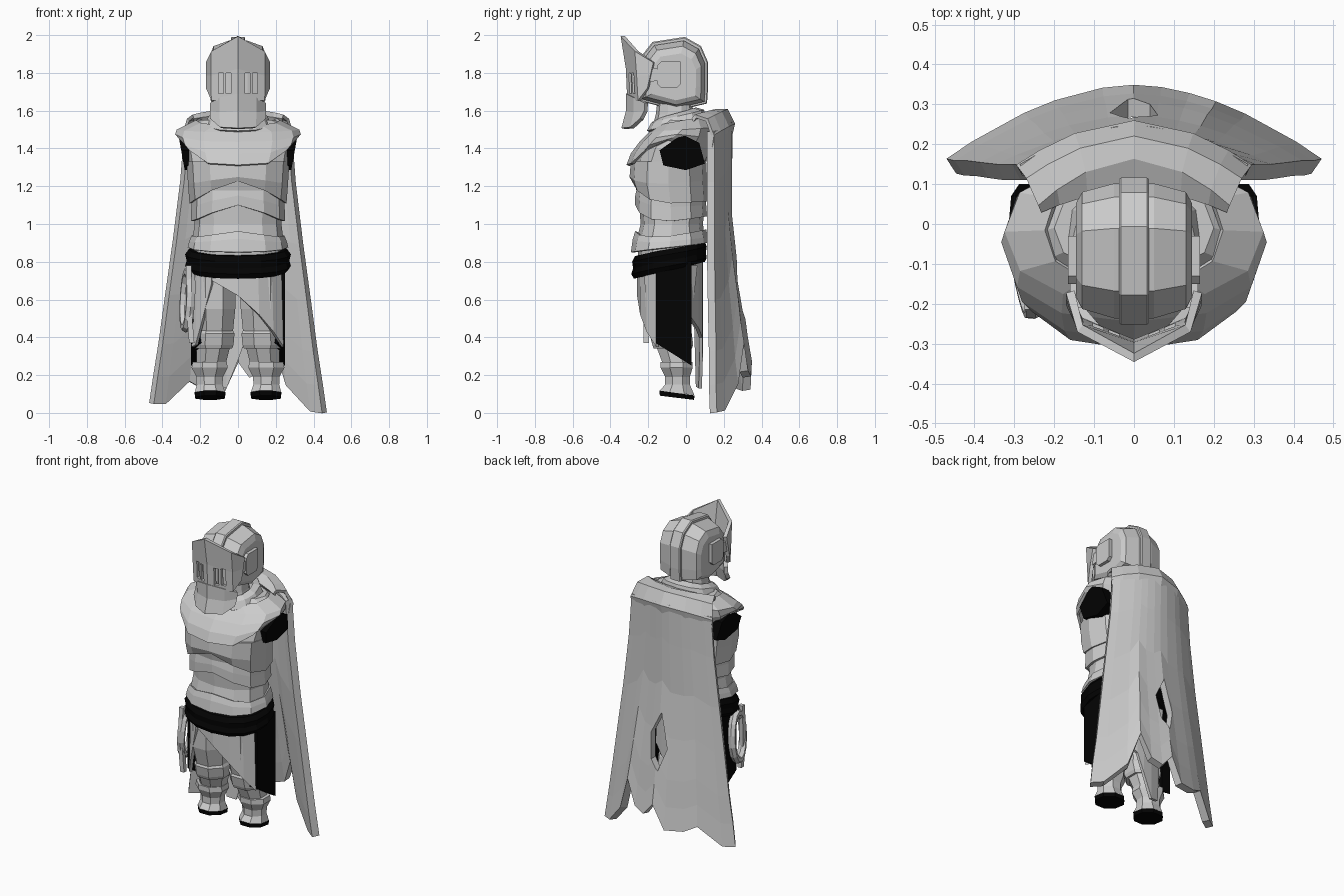
import bpy, bmesh
from math import sin, cos, pi, radians, copysign

if "Cube" in bpy.data.objects:
    bpy.data.objects.remove(bpy.data.objects["Cube"])

black = bpy.data.materials.new("black_leather")
black.diffuse_color = (0.001, 0.001, 0.001, 1)
black.use_nodes = True
black.node_tree.nodes["Principled BSDF"].inputs["Base Color"].default_value = black.diffuse_color


def grid(name, rows, closed=False, cap=False, mirror=False, thick=0, mat=None):
    """Skin a list of equal-length point rows."""
    bm = bmesh.new()
    vs = [[bm.verts.new(p) for p in r] for r in rows]
    n = len(rows[0])
    for a, b in zip(vs, vs[1:]):
        for i in range(n if closed else n - 1):
            j = (i + 1) % n
            bm.faces.new((a[i], a[j], b[j], b[i]))
    if cap:
        bm.faces.new(vs[0])
        bm.faces.new(vs[-1])
    bmesh.ops.recalc_face_normals(bm, faces=bm.faces)
    me = bpy.data.meshes.new(name)
    bm.to_mesh(me)
    bm.free()
    ob = bpy.data.objects.new(name, me)
    bpy.context.collection.objects.link(ob)
    if mat:
        me.materials.append(mat)
    if mirror:
        ob.modifiers.new("mirror", 'MIRROR')
    if thick:
        s = ob.modifiers.new("thickness", 'SOLIDIFY')
        s.thickness, s.offset = thick, 0
    return ob


def ring(zf, zb, rx, yf, yb, peak=0, lift=0, n=12):
    """Body ring: front/back height, half width, front/back y, front chevron, side lift."""
    pts = []
    for i in range(n):
        a = -pi + 2 * pi * i / n
        s, c = sin(a), cos(a)
        pts.append((copysign(abs(s) ** .85, s) * rx,
                    (yf + yb) / 2 + (yf - yb) / 2 * copysign(abs(c) ** .85, c),
                    zf + (zb - zf) * (1 - c) / 2 + peak * max(0, 1 - abs(a) / radians(75)) + lift * s ** 4))
    return pts


def limb(name, levels, mat=None, n=8):
    """Mirrored limb from (z, cx, cy, rx, ry, tilt) levels."""
    rows = [[(cx + rx * sin(2 * pi * (i + .5) / n) / .92,
              cy - ry * cos(2 * pi * (i + .5) / n) / .92,
              z + tl * cos(2 * pi * (i + .5) / n)) for i in range(n)]
            for z, cx, cy, rx, ry, tl in levels]
    return grid(name, rows, True, True, True, mat=mat)


def prism(name, poly, x0, x1, lean=0, z0=0, mat=None):
    """Mirrored (y, z) outline extruded along x."""
    rows = [[(x + lean * (z - z0), y, z) for y, z in poly] for x in (x0, x1)]
    return grid(name, rows, True, True, True, mat=mat)


def panel(name, hem, top=.82):
    """Skirt panel around the hips from (angle, bottom z) pairs."""
    rows = []
    for t in (0, .5, 1):
        rows.append([((.245 + .013 * t) * sin(radians(a)), -.085 - .165 * cos(radians(a)),
                      top + (b - top) * t) for a, b in hem])
    return grid(name, rows, thick=.018)


def boxes(name, specs):
    bm = bmesh.new()
    for (x, y, z), (sx, sy, sz) in specs:
        r = bmesh.ops.create_cube(bm, size=1)
        bmesh.ops.scale(bm, vec=(sx, sy, sz), verts=r["verts"])
        bmesh.ops.translate(bm, vec=(x, y, z), verts=r["verts"])
    me = bpy.data.meshes.new(name)
    bm.to_mesh(me)
    bm.free()
    ob = bpy.data.objects.new(name, me)
    bpy.context.collection.objects.link(ob)
    return ob


def cut(ob, cutter):
    m = ob.modifiers.new("cut", 'BOOLEAN')
    m.operation, m.object = 'DIFFERENCE', cutter
    cutter.hide_render = True
    cutter.hide_viewport = True
    cutter.display_type = 'WIRE'


# Torso core and neck
grid("torso", [ring(z, z, rx, f, b) for z, rx, f, b in (
    (.80, .24, -.25, .09), (.92, .24, -.26, .10), (1.0, .23, -.24, .09),
    (1.12, .235, -.25, .10), (1.28, .265, -.285, .10), (1.40, .285, -.24, .11),
    (1.48, .29, -.17, .11), (1.55, .2, -.12, .10))], True, True)
grid("neck", [ring(z, z, r, -.06 - r, -.06 + r, n=10)
              for z, r in ((1.5, .12), (1.58, .10), (1.66, .09))], True, True)
grid("collar", [ring(1.49, 1.56, .17, -.20, .10), ring(1.53, 1.6, .15, -.18, .09),
                ring(1.55, 1.61, .115, -.15, .05)], True, thick=.015)

# Overlapping breastplate layers
grid("upper_chest_plate", [ring(1.31, 1.33, .285, -.308, .12, 0, .13),
     ring(1.37, 1.39, .31, -.285, .14, 0, .08), ring(1.43, 1.45, .325, -.24, .15, 0, .035),
     ring(1.48, 1.51, .318, -.19, .15), ring(1.515, 1.57, .22, -.15, .12)], True, thick=.016)
grid("rib_plate_upper", [ring(1.10, 1.12, .25, -.275, .11, .13),
     ring(1.20, 1.23, .258, -.292, .105, .05), ring(1.33, 1.33, .265, -.285, .10)], True, thick=.014)
grid("rib_plate_lower", [ring(.99, 1.04, .243, -.262, .105, .11),
     ring(1.08, 1.10, .24, -.262, .10, .07), ring(1.18, 1.18, .24, -.255, .10)], True, thick=.014)
grid("waist_plate", [ring(.85, .9, .26, -.285, .11), ring(.88, .93, .252, -.275, .108, .04),
     ring(.90, .97, .24, -.262, .10, .06)], True, thick=.014)

# Dark armholes
prism("armhole", [(-.14, 1.39), (-.02, 1.475), (.07, 1.43), (.10, 1.32), (0, 1.285), (-.12, 1.31)],
      .20, .281, .18, 1.28, black)

# Belt
grid("belt", [ring(zf, zb, rx, yf, yb, n=16) for zf, zb, rx, yf, yb in (
    (.71, .80, .265, -.275, .10), (.735, .82, .28, -.29, .11), (.765, .85, .272, -.28, .105),
    (.80, .88, .28, -.285, .11), (.83, .905, .26, -.27, .10))], True, True, mat=black)

# Skirt cloths
panel("front_skirt", [(-32, .70), (0, .62), (25, .52), (45, .43), (66, .35)])
panel("side_skirt", [(-68, .35), (-58, .36), (-48, .46), (-32, .68)])
panel("back_skirt", [(125, .52), (150, .45), (170, .40), (180, .28), (194, .13),
                     (208, .14), (214, .45), (235, .52)])
prism("dark_side_panel", [(-.16, .80), (.03, .80), (.03, .25), (-.16, .37)], .19, .25, mat=black)

# Legs, knee bands, boots
limb("leg", [(.78, .125, -.08, .115, .14, 0), (.55, .125, -.09, .11, .125, 0),
             (.40, .125, -.075, .095, .10, 0), (.24, .145, -.045, .075, .07, 0)])
limb("knee_band", [(.34, .13, -.07, .098, .10, 0), (.36, .13, -.07, .106, .108, 0),
                   (.42, .127, -.08, .108, .11, 0), (.44, .127, -.08, .098, .10, 0)])
limb("boot", [(.27, .15, -.05, .09, .085, 0), (.24, .15, -.05, .095, .085, 0),
              (.19, .15, -.045, .07, .065, 0), (.15, .15, -.045, .068, .065, 0),
              (.105, .148, -.048, .08, .092, .012)])
limb("boot_sole", [(.105, .148, -.048, .081, .093, .014), (.08, .148, -.048, .078, .09, .012)], black)

# Coiled rope on the left hip
bpy.ops.mesh.primitive_torus_add(major_segments=14, minor_segments=6, major_radius=.15,
                                 minor_radius=.026, location=(-.268, -.145, .60),
                                 rotation=(0, radians(93), radians(12)))
rope = bpy.context.object
rope.name = "rope_coil"
rope.scale = (1, .55, 1)
grid("rope_tail", [[(x + dx, y + dy, z) for dx, dy in ((-.014, -.014), (.014, -.014), (.014, .014), (-.014, .014))]
     for x, y, z in ((-.26, -.2, .78), (-.26, -.21, .55), (-.245, -.21, .37))], True, True)

# Helmet shell and crest, lofted across x from one side profile
SIDE = [(-.24, 1.66), (-.24, 1.86), (-.17, 1.95), (-.01, 1.975), (.07, 1.93), (.105, 1.85),
        (.105, 1.72), (.10, 1.645), (-.05, 1.61)]


def helm(name, stations):
    return grid(name, [[(x, -.06 + (y + .06) * s, 1.75 + (z - 1.75) * s) for y, z in SIDE]
                       for x, s in stations], True, True)


helm("helmet_shell", [(-.145, .68), (-.13, .85), (-.05, .98), (.05, .98), (.13, .85), (.145, .68)])
helm("helmet_crest", [(-.038, 1.04), (-.032, 1.07), (.032, 1.07), (.038, 1.04)])
prism("helmet_hinge", [(-.15, 1.74), (-.15, 1.84), (-.13, 1.86), (-.03, 1.86), (-.03, 1.74),
                       (-.05, 1.72), (-.13, 1.72)], .13, .166)
prism("hinge_arm", [(-.21, 1.75), (-.21, 1.83), (-.14, 1.82), (-.14, 1.76)], .13, .16)


def face_plate(name, columns, thick):
    rows = []
    for t in (0, .5, 1):
        rows.append([(x, y0 + (y1 - y0) * t + bow * t * (1 - t) * 4, z0 + (z1 - z0) * t)
                     for x, y0, z0, y1, z1, bow in columns])
    return grid(name, rows, mirror=True, thick=thick)


# Visor with eye slits, and chin guard
visor = face_plate("visor", [(0, -.335, 1.995, -.30, 1.65, .01), (.135, -.262, 1.915, -.245, 1.655, 0),
                             (.16, -.17, 1.855, -.20, 1.72, 0)], .022)
slits = boxes("slit_cutter", [((s * x, -.29, 1.745), (.026, .14, .11)) for s in (-1, 1) for x in (.05, .09)])
cut(visor, slits)
face_plate("chin_guard", [(0, -.305, 1.69, -.33, 1.505, .012), (.09, -.268, 1.67, -.285, 1.51, .01),
                          (.14, -.21, 1.64, -.235, 1.555, .01)], .025)

# Tattered cape: hem (u, z) swept through rows of (t, half width, centre y, edge y)
HEM = [(-1, .05), (-.86, .05), (-.58, .17), (-.42, .13), (-.16, .12), (0, .27), (.14, .19),
       (.30, .22), (.43, .37), (.58, .15), (.86, .01), (1, 0)]
rows = []
for t, w, d, e in ((0, .275, .225, .13), (.18, .295, .222, .13), (.4, .335, .222, .13),
                   (.6, .375, .25, .135), (.78, .41, .285, .14), (.9, .437, .305, .14), (1, .458, .327, .145)):
    top = 1.55
    rows.append([(u * w, e + (d - e) * (1 - abs(u) ** 1.8), top + (h - top) * t - .06 * abs(u) * (1 - t))
                 for u, h in HEM])
cape = grid("cape", rows, thick=.045)
tear = grid("tear_cutter", [[(-.01, y, .84), (.06, y, .70), (.04, y, .54), (-.015, y, .48), (-.06, y, .62)]
                            for y in (.15, .45)], True, True)
cut(cape, tear)

# Folded cape yoke over the shoulders
us = (-1, -.8, -.5, 0, .5, .8, 1)
grid("cape_yoke", [[(u * w, e + (d - e) * (1 - abs(u) ** 1.8), z - drop * u * u) for u in us]
     for w, d, e, z, drop in ((.235, .09, .035, 1.57, .02), (.24, .165, .05, 1.60, .03),
                              (.265, .215, .11, 1.60, .05), (.29, .25, .14, 1.53, .06),
                              (.285, .235, .13, 1.47, .06))], thick=.02)
